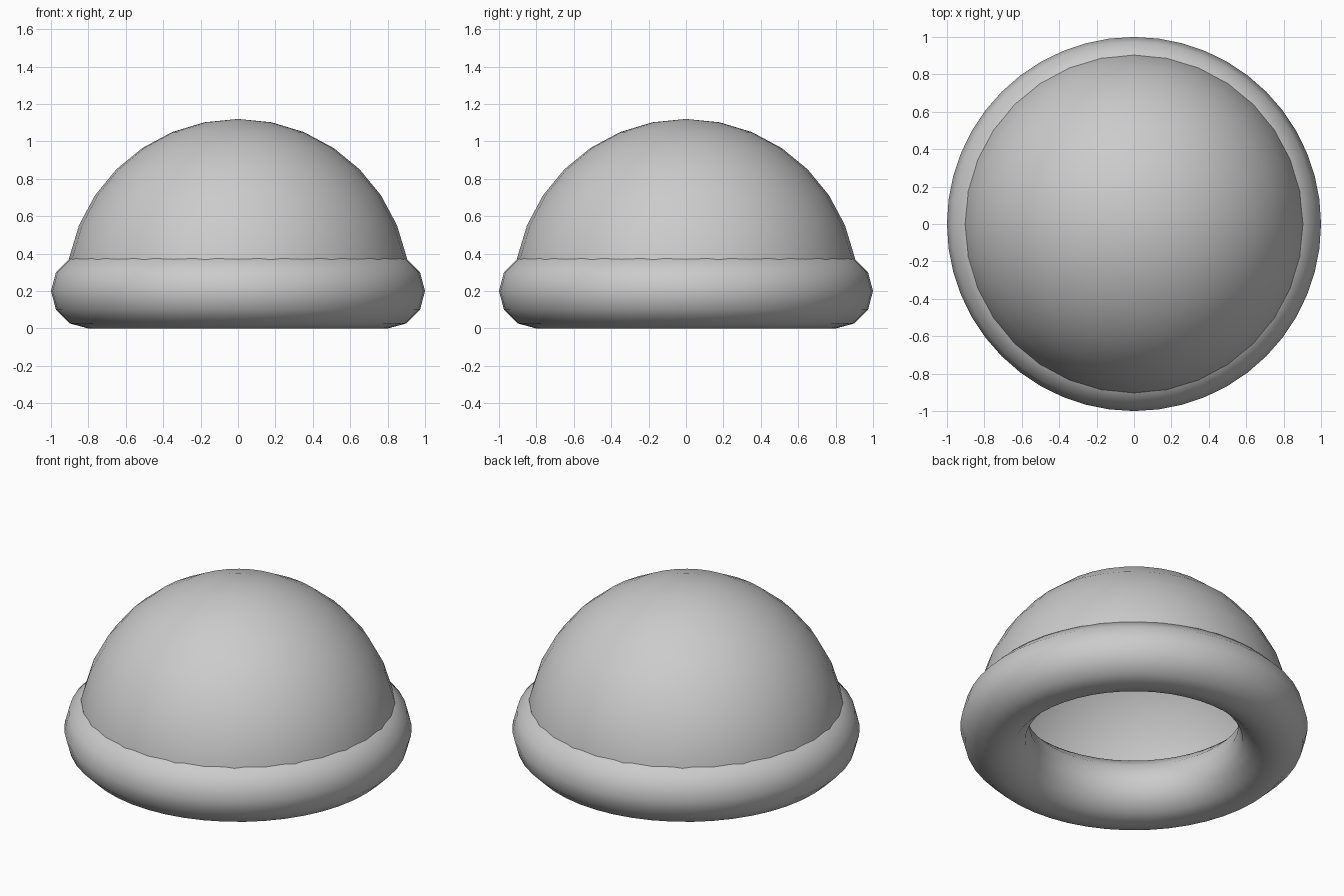
import bpy
import bmesh

RING_RADIUS, TUBE_RADIUS, DOME_RADIUS = 0.8, 0.2, 0.92

cube = bpy.data.objects.get("Cube")
if cube:
    bpy.data.objects.remove(cube, do_unlink=True)

# Single plain grey
COLOUR = (0.6, 0.6, 0.6, 1.0)
grey = bpy.data.materials.new("plain_grey")
grey.use_nodes = True
grey.diffuse_color = COLOUR
for node in grey.node_tree.nodes:
    if node.type == "BSDF_PRINCIPLED":
        node.inputs["Base Color"].default_value = COLOUR


def finish(obj, name):
    obj.name = obj.data.name = name
    obj.data.materials.append(grey)
    for face in obj.data.polygons:
        face.use_smooth = True


# Rounded brim resting on the ground
bpy.ops.mesh.primitive_torus_add(
    major_radius=RING_RADIUS, minor_radius=TUBE_RADIUS,
    major_segments=48, minor_segments=12, location=(0, 0, TUBE_RADIUS))
finish(bpy.context.object, "brim_ring")

# Hollow dome, open underneath, with its lower edge hidden in the brim
bpy.ops.mesh.primitive_uv_sphere_add(
    segments=32, ring_count=16, radius=DOME_RADIUS, location=(0, 0, TUBE_RADIUS))
dome = bpy.context.object
bm = bmesh.new()
bm.from_mesh(dome.data)
lower = [v for v in bm.verts if v.co.z < -0.01]
bmesh.ops.delete(bm, geom=lower, context="VERTS")
bm.to_mesh(dome.data)
bm.free()
finish(dome, "dome")
